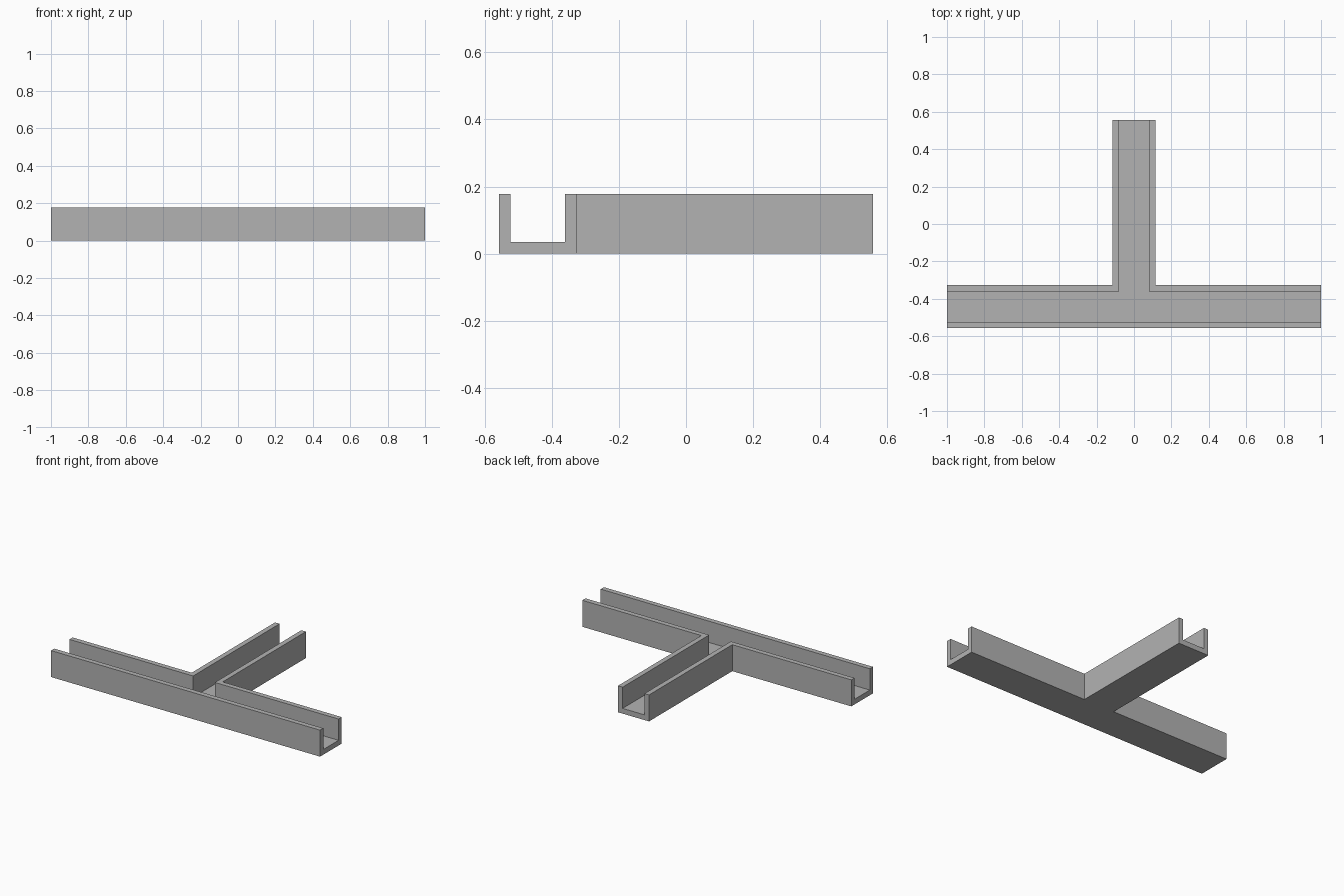
import bpy
import bmesh

if "Cube" in bpy.data.objects:
    bpy.data.objects.remove(bpy.data.objects["Cube"], do_unlink=True)

# Main dimensions
HALF_LENGTH, HALF_DEPTH = 1.0, 0.557
WIDTH, HEIGHT = 0.23, 0.178
WALL, FLOOR = 0.034, 0.035
OVERRUN = 0.1

grey = bpy.data.materials.new("plain grey")
grey.use_nodes = True
grey.diffuse_color = (0.45, 0.45, 0.45, 1)
grey.node_tree.nodes["Principled BSDF"].inputs["Base Color"].default_value = grey.diffuse_color


def tee_prism(name, inset, overrun, bottom, top):
    """T-shaped prism: inset narrows both arms, overrun lengthens their ends."""
    end_x = HALF_LENGTH + overrun
    end_y = HALF_DEPTH + overrun
    stem = WIDTH / 2 - inset
    front = -HALF_DEPTH + inset
    back = -HALF_DEPTH + WIDTH - inset
    right_half = [(end_x, front), (end_x, back), (stem, back), (stem, end_y)]
    outline = right_half + [(-x, y) for x, y in reversed(right_half)]

    bm = bmesh.new()
    face = bm.faces.new([bm.verts.new((x, y, bottom)) for x, y in outline])
    grown = bmesh.ops.extrude_face_region(bm, geom=[face])["geom"]
    verts = [v for v in grown if isinstance(v, bmesh.types.BMVert)]
    bmesh.ops.translate(bm, verts=verts, vec=(0, 0, top - bottom))
    bmesh.ops.recalc_face_normals(bm, faces=bm.faces)
    mesh = bpy.data.meshes.new(name)
    bm.to_mesh(mesh)
    bm.free()
    mesh.materials.append(grey)
    obj = bpy.data.objects.new(name, mesh)
    bpy.context.collection.objects.link(obj)
    return obj


# Solid T body, hollowed by a narrower T that runs out through all three ends
channel = tee_prism("tee_channel", 0, 0, 0, HEIGHT)
groove = tee_prism("groove_cutter", WALL, OVERRUN, FLOOR, HEIGHT + OVERRUN)
groove.hide_render = True

cut = channel.modifiers.new("groove", 'BOOLEAN')
cut.operation = 'DIFFERENCE'
cut.solver = 'EXACT'
cut.object = groove

# Keep the cut result and drop the cutter
depsgraph = bpy.context.evaluated_depsgraph_get()
hollowed = bpy.data.meshes.new_from_object(channel.evaluated_get(depsgraph))
channel.modifiers.clear()
channel.data = hollowed
bpy.data.objects.remove(groove, do_unlink=True)
